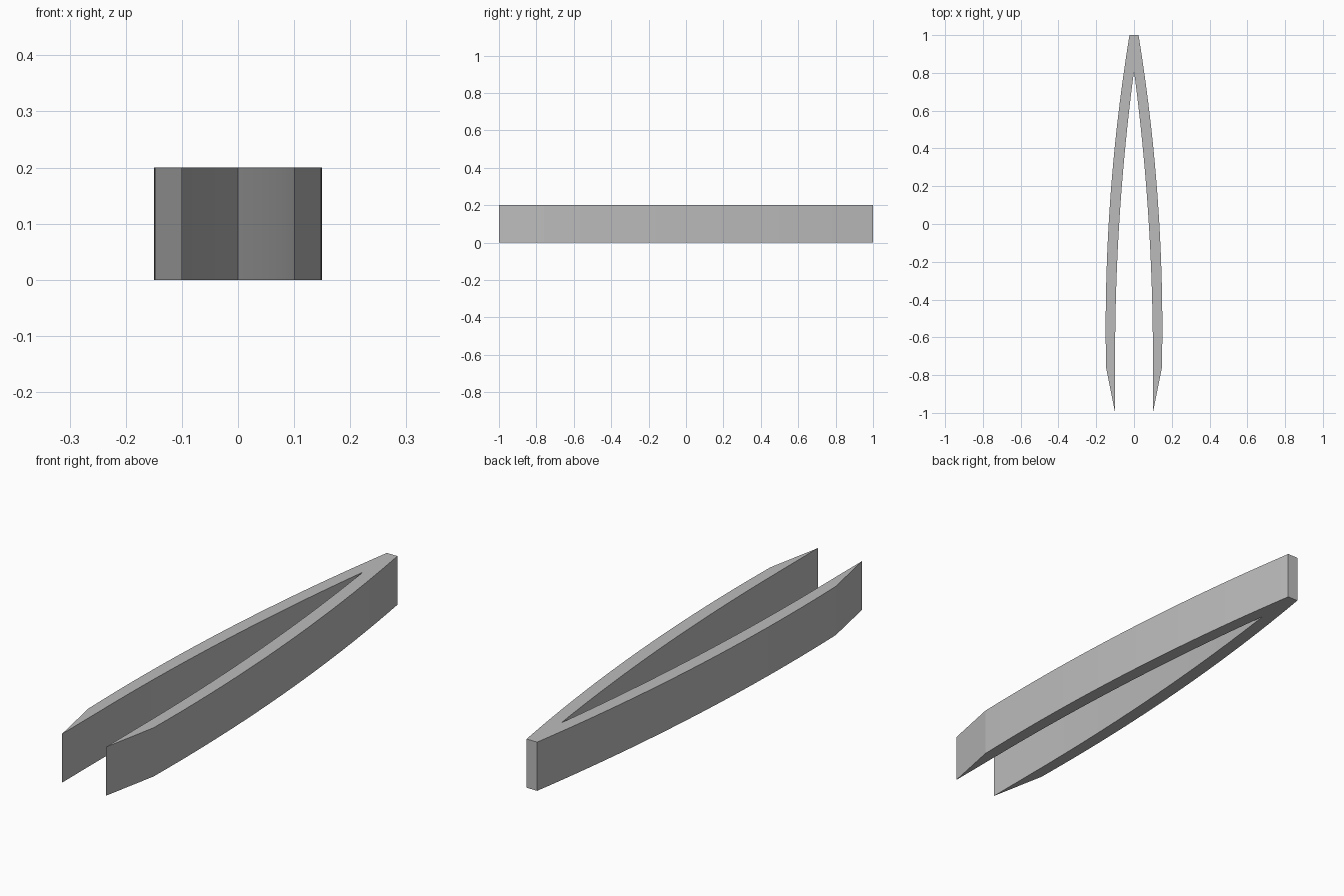
import bpy
import bmesh
import math

cube = bpy.data.objects.get("Cube")
if cube:
    bpy.data.objects.remove(cube, do_unlink=True)

HEIGHT = 0.2
STEPS = 24

steel = bpy.data.materials.new("grey_metal")
steel.use_nodes = True
colour = (0.5, 0.5, 0.5, 1)
steel.diffuse_color = colour
steel.node_tree.nodes["Principled BSDF"].inputs["Base Color"].default_value = colour


def bow(widest, narrow, y_widest, y_end, y_start):
    """Parabolic edge from y_start back to y_end, where it narrows."""
    points = []
    for i in range(STEPS + 1):
        y = y_start + (y_end - y_start) * i / STEPS
        t = (y - y_widest) / (y_end - y_widest)
        points.append((widest - (widest - narrow) * t * t, y))
    return points


# Outline of one arm, from the sharp tip round the outside to the inner fork
outer = bow(0.15, 0.024, -0.55, 1.0, -0.76)
inner = bow(0.1, 0.0, -0.7, 0.81, -0.7)
half = [(0.1, -1.0)] + outer
outline = half + [(-x, y) for x, y in reversed(half)]
outline += [(-x, y) for x, y in inner] + inner[-2::-1]

# Extrude the whole outline into the sprung body
bm = bmesh.new()
base = bm.faces.new([bm.verts.new((x, y, 0)) for x, y in outline])
top = bmesh.ops.extrude_face_region(bm, geom=[base], use_keep_orig=True)
raised = [v for v in top["geom"] if isinstance(v, bmesh.types.BMVert)]
bmesh.ops.translate(bm, vec=(0, 0, HEIGHT), verts=raised)
bmesh.ops.recalc_face_normals(bm, faces=bm.faces)
bmesh.ops.triangulate(bm, faces=[f for f in bm.faces if len(f.verts) > 4])

mesh = bpy.data.meshes.new("tweezer_body")
bm.to_mesh(mesh)
bm.free()
mesh.materials.append(steel)
body = bpy.data.objects.new("tweezer_body", mesh)
bpy.context.collection.objects.link(body)

# Smooth the curved walls and keep the corners sharp
bpy.ops.object.select_all(action="DESELECT")
body.select_set(True)
bpy.context.view_layer.objects.active = body
bpy.ops.object.shade_smooth_by_angle(angle=math.radians(8))
